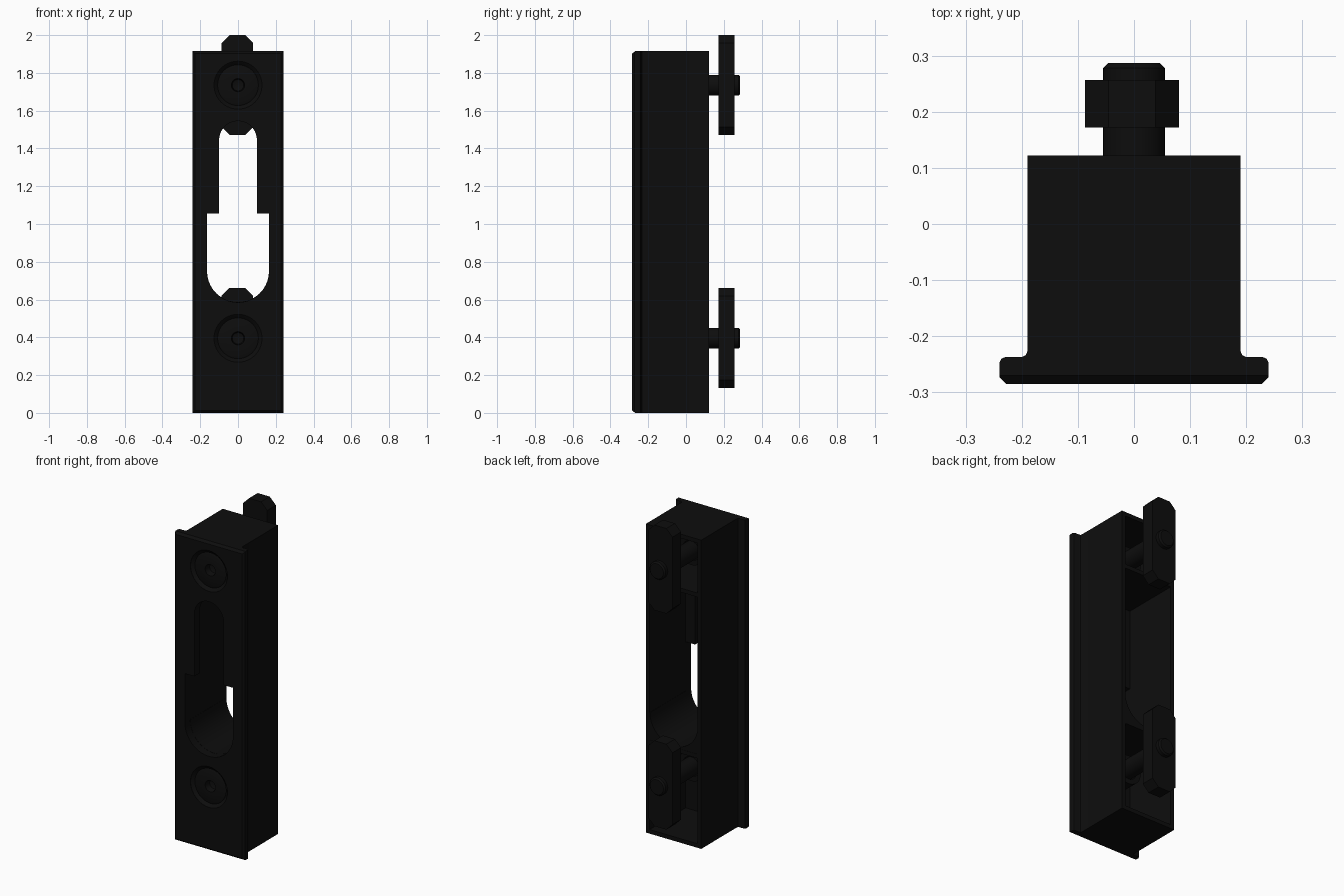
import bpy, bmesh, math
from mathutils import Matrix

if "Cube" in bpy.data.objects:
    bpy.data.objects.remove(bpy.data.objects["Cube"])

black = bpy.data.materials.new("black")
black.diffuse_color = (0.004, 0.004, 0.004, 1)
black.use_nodes = True
black.node_tree.nodes["Principled BSDF"].inputs["Base Color"].default_value = black.diffuse_color


def finish(name, bm, smooth=True):
    bmesh.ops.recalc_face_normals(bm, faces=bm.faces)
    me = bpy.data.meshes.new(name)
    bm.to_mesh(me)
    bm.free()
    ob = bpy.data.objects.new(name, me)
    bpy.context.collection.objects.link(ob)
    me.materials.append(black)
    if smooth:
        bpy.ops.object.select_all(action='DESELECT')
        ob.select_set(True)
        bpy.context.view_layer.objects.active = ob
        bpy.ops.object.shade_smooth_by_angle(angle=math.radians(30))
    return ob


def prism(name, outline, vec, smooth=True):
    """Extrude a closed outline of 3D points along vec."""
    bm = bmesh.new()
    f = bm.faces.new([bm.verts.new(p) for p in outline])
    geo = bmesh.ops.extrude_face_region(bm, geom=[f])["geom"]
    bmesh.ops.translate(bm, vec=vec, verts=[g for g in geo if isinstance(g, bmesh.types.BMVert)])
    return finish(name, bm, smooth)


def box(name, x0, x1, y0, y1, z0, z1):
    return prism(name, [(x0, y0, z0), (x1, y0, z0), (x1, y1, z0), (x0, y1, z0)], (0, 0, z1 - z0), False)


def lathe(name, profile, z, n=40):
    """Revolve (radius, y) points around a y-parallel axis at height z."""
    bm = bmesh.new()
    rings = []
    for r, y in profile:
        if r == 0:
            rings.append([bm.verts.new((0, y, z))])
        else:
            rings.append([bm.verts.new((r * math.cos(i * math.tau / n), y, z + r * math.sin(i * math.tau / n)))
                          for i in range(n)])
    for a, b in zip(rings, rings[1:]):
        for i in range(n):
            j = (i + 1) % n
            if len(a) == 1:
                bm.faces.new((a[0], b[i], b[j]))
            elif len(b) == 1:
                bm.faces.new((a[i], a[j], b[0]))
            else:
                bm.faces.new((a[i], a[j], b[j], b[i]))
    return finish(name, bm)


def apply_bool(ob, other, op):
    m = ob.modifiers.new(op, 'BOOLEAN')
    m.operation, m.object, m.solver = op, other, 'EXACT'
    bpy.context.view_layer.objects.active = ob
    bpy.ops.object.modifier_apply(modifier=m.name)
    bpy.data.objects.remove(other)


def arc(cx, cz, r, a0, a1, y, n=20):
    return [(cx + r * math.cos(math.radians(a0 + (a1 - a0) * i / n)), y,
             cz + r * math.sin(math.radians(a0 + (a1 - a0) * i / n))) for i in range(n + 1)]


H = 1.915
SCREWS = (1.735, 0.395)

# Housing: flanged face plate with a deep body behind it
half = [(0.228, -0.285), (0.24, -0.273), (0.24, -0.247), (0.236, -0.24), (0.229, -0.237),
        (0.2, -0.237), (0.193, -0.234), (0.19, -0.227), (0.19, 0.122)]
outline = [(x, y, 0) for x, y in half] + [(-x, y, 0) for x, y in reversed(half)]
housing = prism("housing", outline, (0, 0, H))

# Chamfer the front edge at top and bottom
for z, s in ((0, 1), (H, -1)):
    apply_bool(housing, prism("edge_cutter", [(-0.3, -0.30, z - s * 0.01), (-0.3, -0.27, z - s * 0.01),
               (-0.3, -0.27, z), (-0.3, -0.285, z + s * 0.013), (-0.3, -0.30, z + s * 0.013)],
               (0.6, 0, 0), False), 'DIFFERENCE')

# Open back: three pockets separated by cross ribs
for z0, z1 in ((0.025, 0.555), (0.58, 1.555), (1.58, H - 0.025)):
    apply_bool(housing, box("pocket", -0.165, 0.165, -0.232, 0.2, z0, z1), 'DIFFERENCE')

# Keyhole opening through the face plate
keyhole = (arc(0, 1.445, 0.1, 0, 180, -0.4) + [(-0.1, -0.4, 1.055), (-0.165, -0.4, 1.055)]
           + arc(0, 0.75, 0.165, 180, 360, -0.4) + [(0.165, -0.4, 1.055), (0.1, -0.4, 1.055)])
apply_bool(housing, prism("keyhole", keyhole, (0, 0.2, 0)), 'DIFFERENCE')

# Curved floor behind the round end of the keyhole
floor = [(0.166, -0.234, 0.565), (0.166, -0.234, 0.75)] + \
    list(reversed(arc(0, 0.75, 0.164, 180, 360, -0.234))) + \
    [(-0.166, -0.234, 0.75), (-0.166, -0.234, 0.565)]
prism("keyhole_floor", floor, (0, 0.354, 0))

# Screw holes in the plate
for z in SCREWS:
    apply_bool(housing, lathe("screw_hole", [(0, -0.4), (0.127, -0.4), (0.127, -0.2), (0, -0.2)], z), 'DIFFERENCE')
bpy.ops.object.select_all(action='DESELECT')
housing.select_set(True)
bpy.context.view_layer.objects.active = housing
bpy.ops.object.shade_smooth_by_angle(angle=math.radians(30))

for tag, z in zip(("upper", "lower"), SCREWS):
    # Countersunk boss
    lathe(tag + "_boss", [(0.128, -0.284), (0.122, -0.28), (0.06, -0.2), (0.06, -0.05),
                          (0.09, -0.05), (0.09, -0.2), (0.128, -0.232), (0.128, -0.284)], z)
    # Screw with a hollow drive socket
    lathe(tag + "_screw", [(0, -0.225), (0.03, -0.235), (0.035, -0.272), (0.1, -0.272), (0.108, -0.268),
                           (0.055, -0.2), (0.055, 0.278), (0.046, 0.287), (0, 0.287)], z)
    # Clamp plate with chamfered ends
    z0, z1 = (1.472, 2.0) if tag == "upper" else (0.132, 0.662)
    c = 0.042
    prism(tag + "_clamp_plate", [(-0.087 + c, 0.172, z0), (0.08 - c, 0.172, z0), (0.08, 0.172, z0 + c),
          (0.08, 0.172, z1 - c), (0.08 - c, 0.172, z1), (-0.087 + c, 0.172, z1),
          (-0.087, 0.172, z1 - c), (-0.087, 0.172, z0 + c)], (0, 0.085, 0), False)
